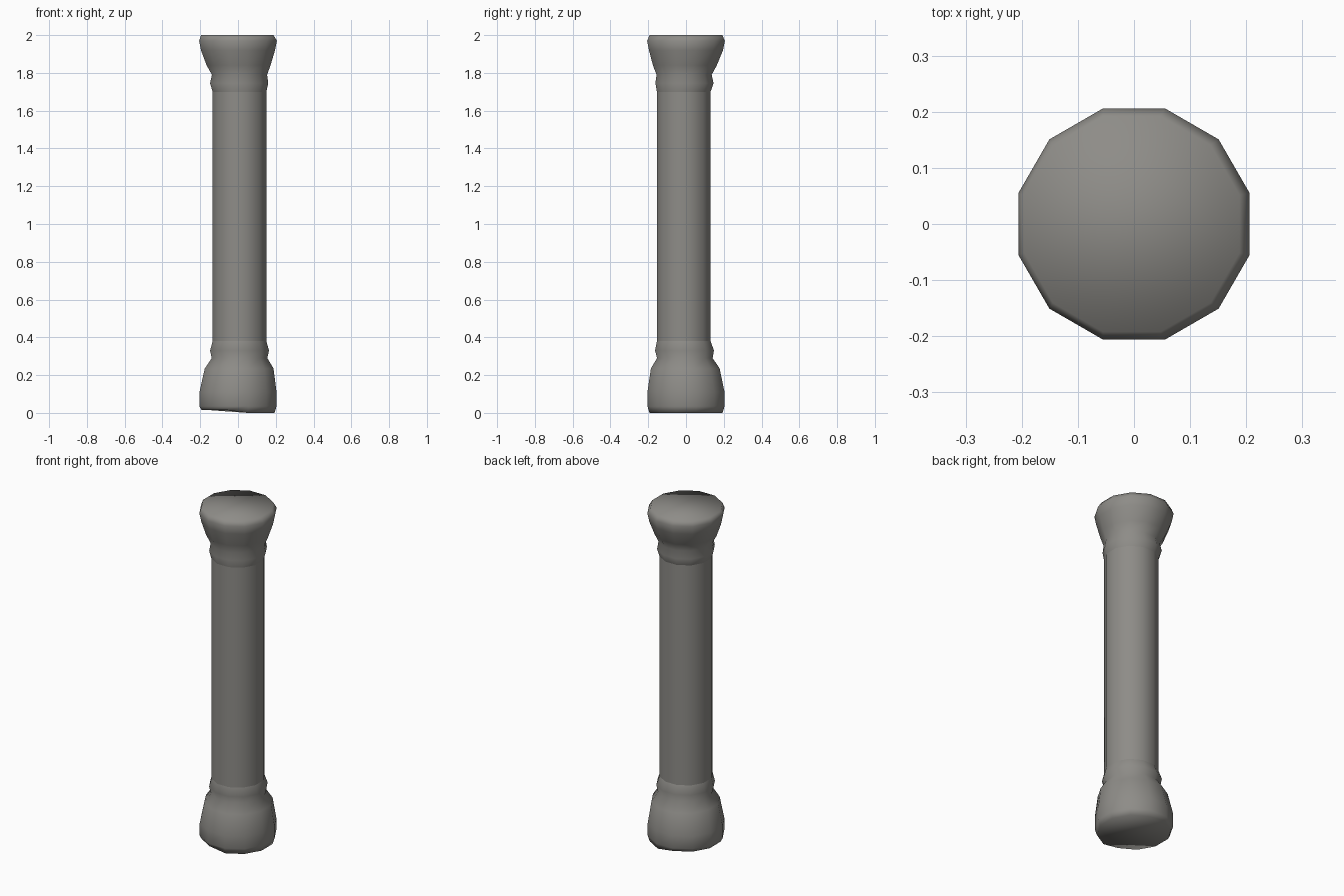
import bpy, bmesh, math

if "Cube" in bpy.data.objects:
    bpy.data.objects.remove(bpy.data.objects["Cube"])

SIDES = 12

stone = bpy.data.materials.new("warm grey stone")
stone.diffuse_color = (0.27, 0.263, 0.245, 1)
stone.use_nodes = True
stone.node_tree.nodes["Principled BSDF"].inputs["Base Color"].default_value = stone.diffuse_color


def lathe(name, rings, cap_start=False, cap_end=False, tilt=False):
    """Rings are (z, reach, centre x, centre y); reach is to the flat sides."""
    bm = bmesh.new()
    loops = []
    for z, reach, cx, cy in rings:
        r = reach / math.cos(math.pi / SIDES)
        loop = []
        for i in range(SIDES):
            a = 2 * math.pi * (i + 0.5) / SIDES
            x, y = cx + r * math.cos(a), cy + r * math.sin(a)
            # worn underside: the left half sits slightly higher
            lift = 0.014 if tilt and z < 0.01 and x < 0 else 0
            loop.append(bm.verts.new((x, y, z + lift)))
        loops.append(loop)
    for low, high in zip(loops, loops[1:]):
        for i in range(SIDES):
            j = (i + 1) % SIDES
            bm.faces.new((low[i], low[j], high[j], high[i]))
    if cap_start:
        bm.faces.new(loops[0][::-1])
    if cap_end:
        bm.faces.new(loops[-1])
    for f in bm.faces:
        f.smooth = True
    me = bpy.data.meshes.new(name)
    bm.to_mesh(me)
    bm.free()
    me.materials.append(stone)
    ob = bpy.data.objects.new(name, me)
    bpy.context.collection.objects.link(ob)
    return ob


SX, SY = 0.008, -0.012  # the shaft stands slightly off centre

# Bulging foot with a small collar
lathe("column_base", [
    (0.0, 0.193, 0, 0),
    (0.035, 0.204, 0, 0),
    (0.11, 0.204, 0, 0),
    (0.235, 0.182, 0.006, -0.004),
    (0.29, 0.147, SX, -0.006),
    (0.33, 0.156, SX, -0.008),
    (0.38, 0.142, SX, SY),
], cap_start=True, tilt=True)

# Plain straight shaft
lathe("column_shaft", [(0.38, 0.142, SX, SY), (1.70, 0.142, SX, SY)])

# Collar and flared head
lathe("column_capital", [
    (1.70, 0.142, SX, SY),
    (1.745, 0.154, 0.006, -0.008),
    (1.79, 0.146, SX, -0.01),
    (1.84, 0.169, 0.003, -0.006),
    (1.92, 0.196, 0, 0),
    (1.97, 0.206, 0, 0),
    (2.0, 0.192, -0.004, 0),
], cap_end=True)
